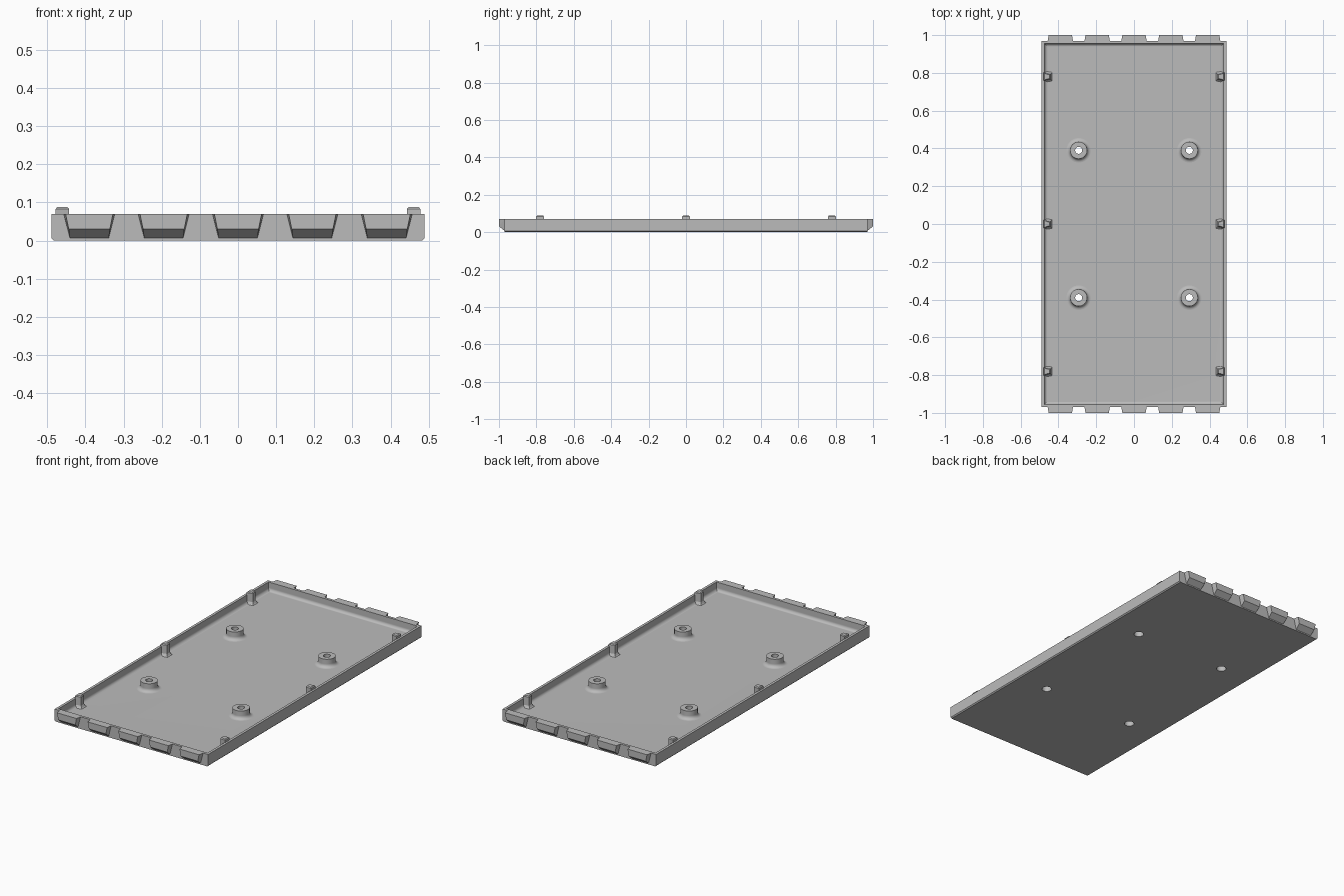
import bpy, bmesh, math

cube = bpy.data.objects.get("Cube")
if cube:
    bpy.data.objects.remove(cube, do_unlink=True)

grey = bpy.data.materials.new("plain_grey")
grey.use_nodes = True
COLOUR = (0.5, 0.5, 0.5, 1)
grey.diffuse_color = COLOUR
grey.node_tree.nodes["Principled BSDF"].inputs["Base Color"].default_value = COLOUR

HX, HY, TOP = 0.489, 0.97, 0.07
WALL, FLOOR, FILLET = 0.015, 0.02, 0.018


def finish(bm, name, smooth=False):
    """Turn a bmesh into a named, coloured object."""
    bmesh.ops.recalc_face_normals(bm, faces=bm.faces)
    mesh = bpy.data.meshes.new(name)
    bm.to_mesh(mesh)
    bm.free()
    mesh.materials.append(grey)
    obj = bpy.data.objects.new(name, mesh)
    bpy.context.collection.objects.link(obj)
    if smooth:
        shade(obj)
    return obj


def select(obj):
    bpy.ops.object.select_all(action='DESELECT')
    obj.select_set(True)
    bpy.context.view_layer.objects.active = obj


def shade(obj):
    select(obj)
    bpy.ops.object.shade_smooth_by_angle(angle=math.radians(30))
    weighted = obj.modifiers.new("even_shading", 'WEIGHTED_NORMAL')
    weighted.keep_sharp = True


def bridge(bm, rings, closed=False):
    """Join consecutive vertex rings with quads, capping the ends if open."""
    count = len(rings[0])
    pairs = list(zip(rings, rings[1:]))
    if closed:
        pairs.append((rings[-1], rings[0]))
    for a, b in pairs:
        for i in range(count):
            j = (i + 1) % count
            bm.faces.new((a[i], a[j], b[j], b[i]))
    if not closed:
        bm.faces.new(rings[0])
        bm.faces.new(rings[-1])


def lathe(name, profile, x, y, closed, steps=40):
    bm = bmesh.new()
    turns = [2 * math.pi * i / steps for i in range(steps)]
    rings = [[bm.verts.new((x + r * math.cos(t), y + r * math.sin(t), z))
              for t in turns] for r, z in profile]
    bridge(bm, rings, closed)
    return finish(bm, name, smooth=closed)


def cove(start_r, radius, base, steps=6):
    """Concave quarter arc: offset and height from the upright to the floor."""
    points = []
    for i in range(steps + 1):
        t = math.pi / 2 * i / steps
        points.append((start_r + radius * (1 - math.cos(t)),
                       base + radius * (1 - math.sin(t))))
    return points


# Tray: nested rectangles from the underside, over the rim, down to the floor
bm = bmesh.new()
levels = [(HX - 0.006, HY, 0), (HX, HY, 0.006), (HX, HY, TOP)]
levels.append((HX - WALL, HY - WALL, TOP))
for inset, z in cove(WALL, FILLET, FLOOR):
    levels.append((HX - inset, HY - inset, z))
rings = [[bm.verts.new((sx * hx, sy * hy, z))
          for sx, sy in ((-1, -1), (1, -1), (1, 1), (-1, 1))]
         for hx, hy, z in levels]
bridge(bm, rings)
tray = finish(bm, "tray")

# Screw bosses with stepped bores, and matching holes through the floor
spots = [(sx * 0.293, sy * 0.39) for sx in (-1, 1) for sy in (-1, 1)]
BORE, HEAD, STEP = 0.0185, 0.026, 0.04
boss_profile = [(BORE, STEP), (BORE, 0.067), (0.045, 0.067)]
boss_profile += cove(0.045, 0.02, FLOOR)
boss_profile += [(0.065, 0.018), (HEAD, 0.018), (HEAD, STEP)]
for n, (x, y) in enumerate(spots):
    lathe(f"screw_boss_{n + 1}", boss_profile, x, y, closed=True)
    cutter = lathe("hole_cutter", [(HEAD, -0.02), (HEAD, 0.05)], x, y, closed=False)
    cutter.hide_render = True
    cut = tray.modifiers.new("hole", 'BOOLEAN')
    cut.operation, cut.solver, cut.object = 'DIFFERENCE', 'EXACT', cutter
    select(tray)
    bpy.ops.object.modifier_apply(modifier=cut.name)
    bpy.data.objects.remove(cutter, do_unlink=True)
shade(tray)


# Locating posts along the long walls, flared at the floor, tapered at the tip
def post(name, side, y):
    bm = bmesh.new()
    rings = []
    for z, grow in ((0.018, 0.012), (0.024, 0.005), (0.034, 0),
                    (0.083, 0), (0.088, -0.004)):
        outer, inner = 0.478 + min(grow, 0), 0.443 - grow
        wide, narrow = 0.021 + grow, 0.013 + grow
        rings.append([bm.verts.new((side * x, y + dy, z)) for x, dy in
                      ((outer, -wide), (outer, wide), (inner, narrow), (inner, -narrow))])
    bridge(bm, rings)
    finish(bm, name)


for side, label in ((1, "left"), (-1, "right")):
    for y, place in ((-0.78, "front"), (0, "middle"), (0.78, "back")):
        post(f"{label}_{place}_post", side, y)


# Wedge tabs along both short ends
def tab(name, x, end):
    bm = bmesh.new()
    for half, depth, z in ((0.067, HY, TOP), (0.051, HY, 0.007),
                           (0.062, 1.0, TOP), (0.054, 1.0, 0.031),
                           (0.067, HY - 0.005, TOP - 0.002),
                           (0.051, HY - 0.005, 0.009)):
        for s in (-1, 1):
            bm.verts.new((x + s * half, end * depth, z))
    bmesh.ops.convex_hull(bm, input=bm.verts)
    bmesh.ops.dissolve_limit(bm, angle_limit=0.02, verts=bm.verts, edges=bm.edges)
    finish(bm, name)


for end, label in ((-1, "front"), (1, "back")):
    for n in range(5):
        tab(f"{label}_tab_{n + 1}", (n - 2) * 0.195, end)
